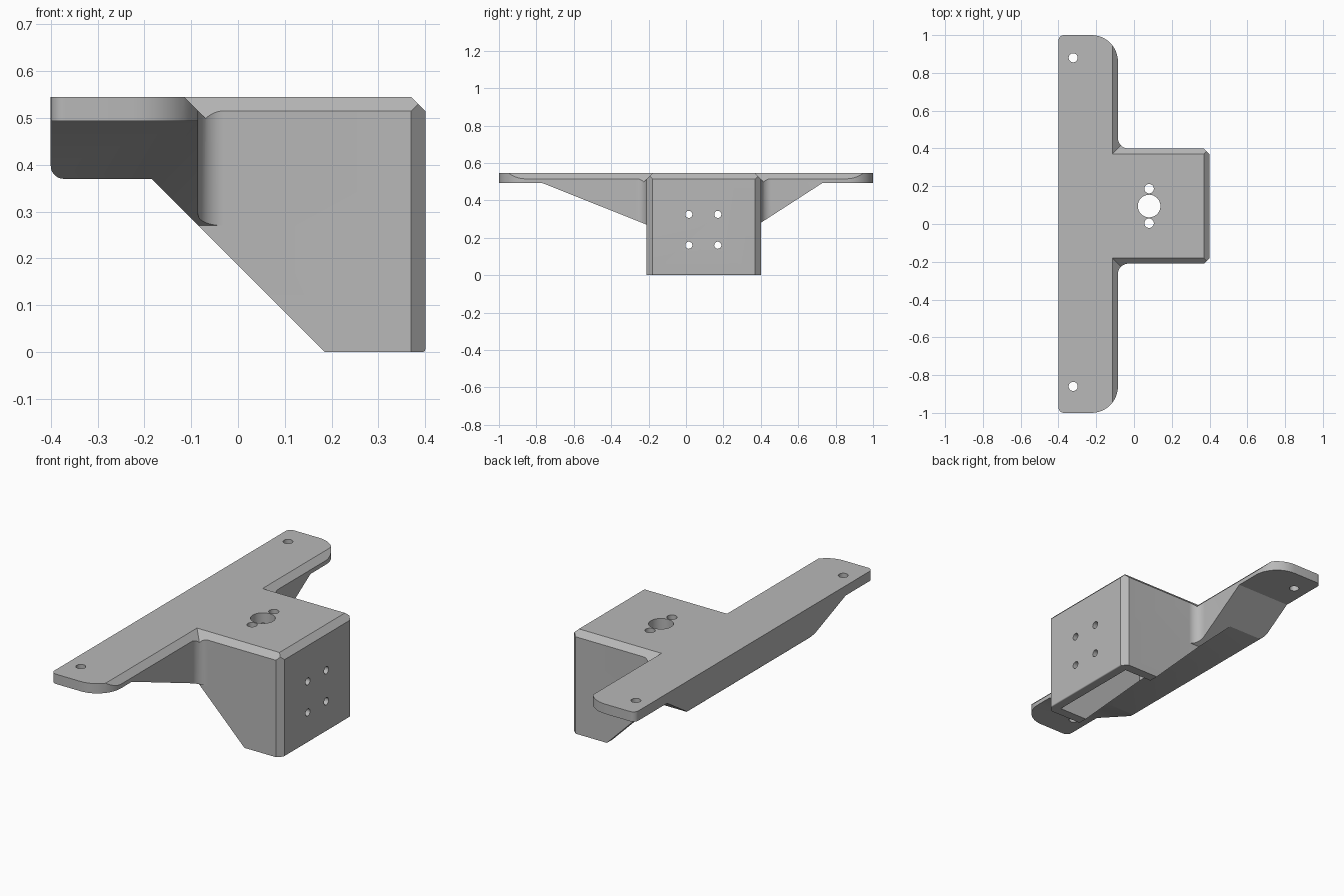
import bpy, bmesh, math
from mathutils import Vector

if "Cube" in bpy.data.objects:
    bpy.data.objects.remove(bpy.data.objects["Cube"])

TOP, FLOOR, CHAMFER = 0.545, 0.37, 0.03
BOX_LO, BOX_HI, WING_FRONT = -0.21, 0.4, -0.085


def outline(points, steps=12):
    """Turn (a, b, radius) corners into a closed outline with true arcs."""
    result = []
    for i, (a, b, r) in enumerate(points):
        p = Vector((a, b))
        if not r:
            result.append(p)
            continue
        u = (Vector(points[i - 1][:2]) - p).normalized()
        v = (Vector(points[(i + 1) % len(points)][:2]) - p).normalized()
        half = u.angle(v) / 2
        centre = p + (u + v).normalized() * (r / math.sin(half))
        start = p + u * (r / math.tan(half)) - centre
        end = p + v * (r / math.tan(half)) - centre
        sweep = end.angle_signed(start)
        for k in range(steps + 1):
            t = sweep * k / steps
            c, s = math.cos(t), math.sin(t)
            result.append(centre + Vector((start.x * c - start.y * s,
                                           start.x * s + start.y * c)))
    return result


def prism(name, points, axis, lo, hi):
    """Extrude an outline along an axis; the outline uses the other two axes."""
    place = {"x": lambda p, d: (d, p.x, p.y),
             "y": lambda p, d: (p.x, d, p.y),
             "z": lambda p, d: (p.x, p.y, d)}[axis]
    bm = bmesh.new()
    pts = outline(points)
    low = [bm.verts.new(place(p, lo)) for p in pts]
    high = [bm.verts.new(place(p, hi)) for p in pts]
    bm.faces.new(low)
    bm.faces.new(high)
    for i in range(len(pts)):
        j = (i + 1) % len(pts)
        bm.faces.new((low[i], low[j], high[j], high[i]))
    bmesh.ops.recalc_face_normals(bm, faces=bm.faces)
    mesh = bpy.data.meshes.new(name)
    bm.to_mesh(mesh)
    bm.free()
    obj = bpy.data.objects.new(name, mesh)
    bpy.context.collection.objects.link(obj)
    return obj


def combine(target, tool, operation):
    """Apply a boolean and remove its tool."""
    mod = target.modifiers.new("Boolean", "BOOLEAN")
    mod.operation, mod.solver, mod.object = operation, "EXACT", tool
    bpy.context.view_layer.objects.active = target
    bpy.ops.object.modifier_apply(modifier=mod.name)
    bpy.data.objects.remove(tool)


def drill(target, axis, a, b, radius, lo, hi):
    square = [(a - radius, b - radius, radius), (a + radius, b - radius, radius),
              (a + radius, b + radius, radius), (a - radius, b + radius, radius)]
    pts = [(p.x, p.y, 0) for i, p in enumerate(outline(square, 8)) if i % 9]
    combine(target, prism("drill", pts, axis, lo, hi), "DIFFERENCE")


# Plan: long wing and square housing with filleted inner corners
bracket = prism("bracket", [
    (-0.4, -1, 0.03), (WING_FRONT, -1, 0.14),
    (WING_FRONT, BOX_LO, 0.055), (0.4 - CHAMFER, BOX_LO, 0),
    (0.4, BOX_LO + CHAMFER, 0), (0.4, BOX_HI - CHAMFER, 0),
    (0.4 - CHAMFER, BOX_HI, 0), (WING_FRONT, BOX_HI, 0.055),
    (WING_FRONT, 1, 0.14), (-0.4, 1, 0.03)], "z", -0.1, 0.7)

# Sloping gussets below the wing
gussets = prism("gussets", [
    (-1.1, 0.7, 0), (-1.1, 0.493, 0), (-0.77, 0.493, 0), (BOX_LO, 0.27, 0),
    (BOX_LO - 0.001, -0.2, 0), (BOX_HI + 0.001, -0.2, 0), (BOX_HI, 0.28, 0),
    (0.73, 0.493, 0), (1.1, 0.493, 0), (1.1, 0.7, 0)], "x", -0.6, 0.6)
combine(bracket, gussets, "INTERSECT")

# Diagonal underside and front top chamfer
side = prism("side_profile", [
    (-0.4, 0.7, 0), (-0.4, FLOOR, 0.028), (-0.185, FLOOR, 0), (0.185, 0, 0),
    (0.4, 0, 0.006), (0.4, TOP - CHAMFER, 0), (0.215, 0.7, 0)], "y", -1.2, 1.2)
combine(bracket, side, "INTERSECT")

# Chamfered roofs of wing and housing, meeting in a mitred valley
roof = prism("wing_roof", [
    (-0.7, TOP, 0), (WING_FRONT - CHAMFER, TOP, 0), (0.585, -0.155, 0),
    (-0.7, -0.155, 0)], "y", -1.3, 1.3)
box_roof = prism("housing_roof", [
    (BOX_LO + CHAMFER, TOP, 0), (BOX_HI - CHAMFER, TOP, 0),
    (1.07, -0.155, 0), (-0.88, -0.155, 0)], "x", -0.3, 0.8)
combine(roof, box_roof, "UNION")
combine(bracket, roof, "INTERSECT")

# Hollow housing, open underneath
pocket = prism("pocket", [
    (-0.17, BOX_LO + 0.05, 0), (0.35, BOX_LO + 0.05, 0),
    (0.35, BOX_HI - 0.05, 0), (-0.17, BOX_HI - 0.05, 0)], "z", -0.2, 0.49)
combine(bracket, pocket, "DIFFERENCE")

# Holes through the roof and wing ends, then the front wall
for x, y, radius in [(-0.322, 0.88, 0.024), (-0.322, -0.86, 0.024),
                     (0.08, 0.095, 0.06), (0.08, 0.187, 0.025), (0.08, 0.004, 0.025)]:
    drill(bracket, "z", x, y, radius, 0.42, 0.7)
for y in (0.015, 0.17):
    for z in (0.16, 0.325):
        drill(bracket, "x", y, z, 0.019, 0.25, 0.5)

# Plain grey finish
grey = bpy.data.materials.new("plain grey")
grey.use_nodes = True
colour = (0.48, 0.48, 0.48, 1)
grey.diffuse_color = colour
grey.node_tree.nodes["Principled BSDF"].inputs["Base Color"].default_value = colour
bracket.data.materials.clear()
bracket.data.materials.append(grey)
for face in bracket.data.polygons:
    face.material_index = 0

bpy.ops.object.select_all(action="DESELECT")
bracket.select_set(True)
bpy.context.view_layer.objects.active = bracket
bpy.ops.object.shade_smooth_by_angle(angle=math.radians(25))
